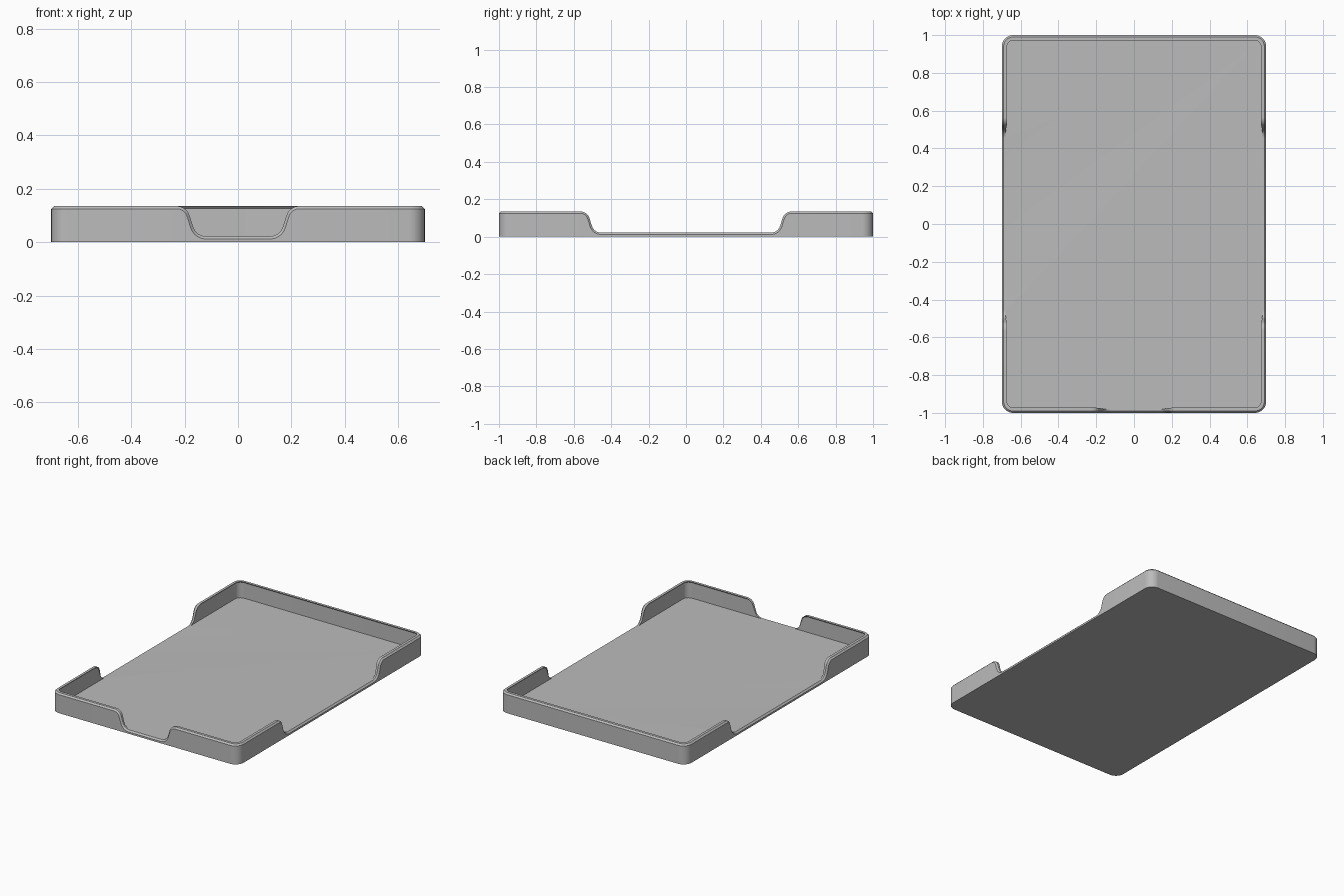
import bpy, bmesh
from math import sin, cos, radians
from mathutils import Vector

cube = bpy.data.objects.get("Cube")
if cube:
    bpy.data.objects.remove(cube)

W, L, H = 0.70, 1.0, 0.135         # half width, half length, rim height
FLOOR, WALL, LIP = 0.022, 0.02, 0.008
CHAMFER, CORNER, ROUND = 0.01, 0.06, 0.05
STEEP, STEPS = 72, 8

grey = bpy.data.materials.new("Mid grey")
grey.use_nodes = True
colour = (0.5, 0.5, 0.5, 1)
grey.diffuse_color = colour
grey.node_tree.nodes["Principled BSDF"].inputs["Base Color"].default_value = colour


def notch(start):
    """Finger notch edge as (distance, height, slope angle), low to high."""
    angles = [radians(STEEP * i / STEPS) for i in range(STEPS + 1)]
    low = [(start + ROUND * sin(a), FLOOR + ROUND * (1 - cos(a)), a) for a in angles]
    rise = H - FLOOR - 2 * ROUND * (1 - cos(angles[-1]))
    end = low[-1][0] + rise / (sin(angles[-1]) / cos(angles[-1])) + ROUND * sin(angles[-1])
    high = [(end - ROUND * sin(a), H - ROUND * (1 - cos(a)), a) for a in reversed(angles)]
    return low + high


def station(x, y, inward, h=H, along=(0, 0), a=0):
    """One wall section, from the outer bottom edge to the inner floor edge."""
    p, n, t = Vector((x, y, 0)), Vector((*inward, 0)), Vector((*along, 0))
    up = Vector((0, 0, 1))
    lip = LIP * (h - FLOOR) / (H - FLOOR)
    return [p,
            p + t * CHAMFER * sin(a) + up * (h - CHAMFER * cos(a)),
            p + n * CHAMFER + up * h,
            p + n * (WALL + lip) + up * h,
            p + n * WALL + up * max(FLOOR, h - lip),
            p + n * WALL + up * FLOOR]


def corner(cx, cy, first):
    result = []
    for i in range(STEPS + 1):
        a = radians(first + 90 * i / STEPS)
        result.append(station(cx + CORNER * cos(a), cy + CORNER * sin(a), (-cos(a), -sin(a))))
    return result


# Half of the perimeter, from front centre to back centre
side = notch(0.455)
sections = [station(0, -L, (0, 1), FLOOR)]
sections += [station(s, -L, (0, 1), h, (1, 0), a) for s, h, a in notch(0.12)]
sections += corner(W - CORNER, CORNER - L, -90)
sections += [station(W, -s, (-1, 0), h, (0, -1), a) for s, h, a in reversed(side)]
sections += [station(W, s, (-1, 0), h, (0, 1), a) for s, h, a in side]
sections += corner(W - CORNER, L - CORNER, 0)
sections += [station(0, L, (0, -1))]

# Skin the wall, then close the base and the tray floor
bm = bmesh.new()
rings = [[bm.verts.new(p) for p in s] for s in sections]
for r, q in zip(rings, rings[1:]):
    for i in range(len(r) - 1):
        bm.faces.new((r[i], q[i], q[i + 1], r[i + 1]))
bm.faces.new([r[0] for r in reversed(rings)])
bm.faces.new([r[-1] for r in rings])
bmesh.ops.remove_doubles(bm, verts=bm.verts, dist=0.00005)
bmesh.ops.recalc_face_normals(bm, faces=bm.faces)
# Outward direction check: the base must face down
bm.faces.ensure_lookup_table()
base = min(bm.faces, key=lambda f: f.calc_center_median().z)
if base.normal.z > 0:
    bmesh.ops.reverse_faces(bm, faces=bm.faces)

mesh = bpy.data.meshes.new("tray")
bm.to_mesh(mesh)
bm.free()
mesh.materials.append(grey)
tray = bpy.data.objects.new("tray", mesh)
bpy.context.collection.objects.link(tray)

# Mirrored left and right halves with sharp rim edges
mirror = tray.modifiers.new("Mirror", 'MIRROR')
mirror.use_clip = True
bpy.ops.object.select_all(action='DESELECT')
tray.select_set(True)
bpy.context.view_layer.objects.active = tray
bpy.ops.object.modifier_apply(modifier="Mirror")

# Merge the split floor and base into single flat faces
bm = bmesh.new()
bm.from_mesh(mesh)
seam = [e for e in bm.edges if all(abs(v.co.x) < 0.0001 for v in e.verts)
        and len(e.link_faces) == 2 and e.calc_length() > 1]
bmesh.ops.dissolve_edges(bm, edges=seam, use_verts=False)
bm.to_mesh(mesh)
bm.free()
bpy.ops.object.shade_smooth_by_angle(angle=radians(30))
